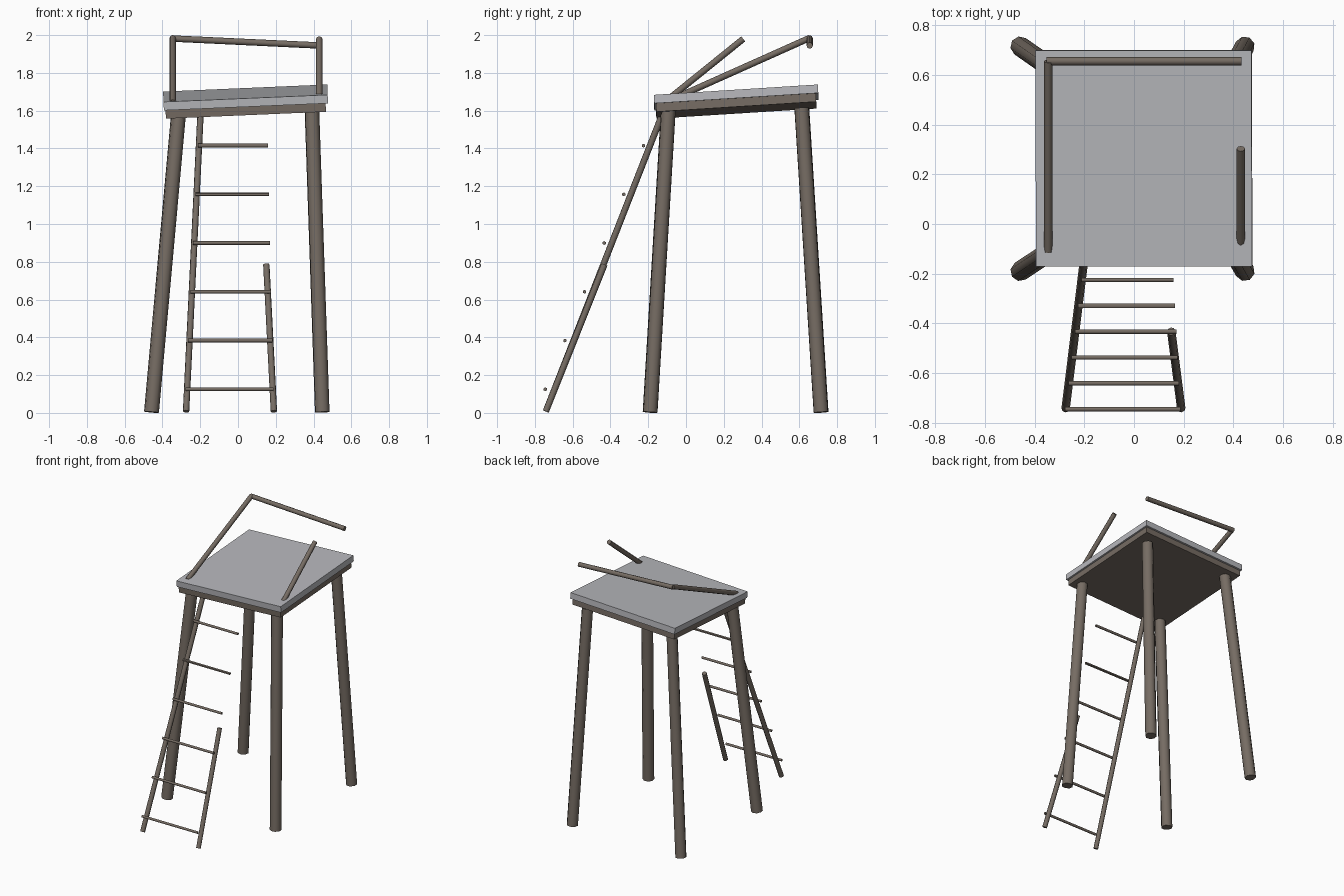
import bpy
import math
from mathutils import Vector

cube = bpy.data.objects.get("Cube")
if cube:
    bpy.data.objects.remove(cube, do_unlink=True)


def material(name, color):
    mat = bpy.data.materials.new(name)
    mat.use_nodes = True
    mat.diffuse_color = (*color, 1)
    mat.node_tree.nodes["Principled BSDF"].inputs["Base Color"].default_value = (*color, 1)
    return mat


wood = material("brown wood", (0.18, 0.15, 0.125))
deck_grey = material("pale grey", (0.47, 0.475, 0.50))


def pole(name, start, end, radius, sides=8):
    """Round pole between two points."""
    a, b = Vector(start), Vector(end)
    bpy.ops.mesh.primitive_cylinder_add(
        vertices=sides, radius=radius, depth=(b - a).length, location=(a + b) / 2)
    obj = bpy.context.object
    obj.rotation_euler = (b - a).to_track_quat('Z', 'Y').to_euler()
    obj.name = name
    obj.data.materials.append(wood)
    bpy.ops.object.shade_smooth_by_angle(angle=math.radians(60))
    return obj


def slab(name, size, thickness, z, mat):
    """Square board, tilted up towards the back and the left."""
    bpy.ops.mesh.primitive_cube_add(size=1, location=(0.04, 0.265, z))
    obj = bpy.context.object
    obj.scale = (size, size, thickness)
    obj.rotation_euler = (0.063, -0.043, 0)
    obj.name = name
    obj.data.materials.append(mat)


# Platform
slab("platform_top", 0.87, 0.045, 1.67, deck_grey)
slab("platform_base", 0.848, 0.045, 1.625, wood)

# Splayed legs
for side, foot_x, head_x in (("right", -0.458, -0.312), ("left", 0.446, 0.391)):
    for end, foot_y, head_y in (("front", -0.19, -0.093), ("back", 0.715, 0.613)):
        pole(f"{end}_{side}_leg", (foot_x, foot_y, 0.004),
             (head_x, head_y, 1.615), 0.04)

# Ladder rails, one of them broken off
pole("ladder_long_rail", (-0.275, -0.742, 0.008), (-0.198, -0.122, 1.59), 0.017)
pole("ladder_broken_rail", (0.19, -0.742, 0.008), (0.15, -0.432, 0.785), 0.017)

# Rungs
for i in range(6):
    y, z = -0.745 + 0.104 * i, 0.125 + 0.258 * i
    pole(f"rung_{i + 1}", (-0.277 + 0.013 * i, y, z),
         (0.188 - 0.006 * i, y, z), 0.01, 6)

# Collapsed handrails
pole("right_handrail", (-0.345, -0.11, 1.643), (-0.345, 0.655, 1.985), 0.017)
pole("back_handrail", (-0.352, 0.655, 1.982), (0.432, 0.655, 1.945), 0.017)
pole("left_handrail", (0.43, -0.075, 1.675), (0.43, 0.303, 1.98), 0.017)
